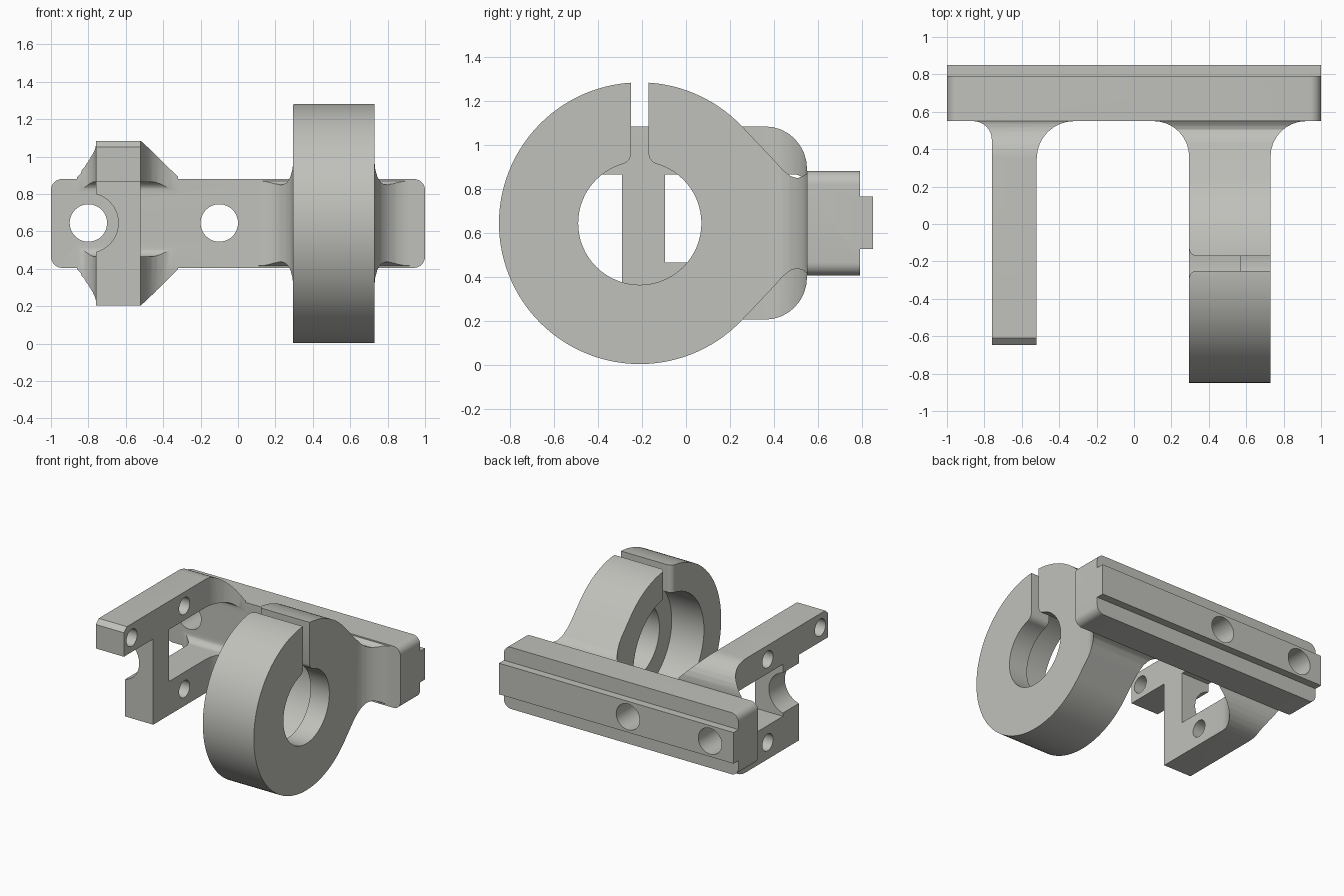
import bpy, bmesh, math

if "Cube" in bpy.data.objects:
    bpy.data.objects.remove(bpy.data.objects["Cube"])

CZ = 0.643            # mid height shared by the ring and the bar
RING_Y = -0.21        # ring centre


def prism(name, pts, axis, a, b):
    """Extrude a 2D outline along an axis; the outline uses the other two axes in order."""
    place = {'x': lambda p, t: (t, p[0], p[1]),
             'y': lambda p, t: (p[0], t, p[1]),
             'z': lambda p, t: (p[0], p[1], t)}[axis]
    bm = bmesh.new()
    low = [bm.verts.new(place(p, a)) for p in pts]
    high = [bm.verts.new(place(p, b)) for p in pts]
    bm.faces.new(low)
    bm.faces.new(high)
    for i in range(len(pts)):
        j = (i + 1) % len(pts)
        bm.faces.new((low[i], low[j], high[j], high[i]))
    bmesh.ops.recalc_face_normals(bm, faces=bm.faces)
    mesh = bpy.data.meshes.new(name)
    bm.to_mesh(mesh)
    bm.free()
    ob = bpy.data.objects.new(name, mesh)
    bpy.context.collection.objects.link(ob)
    return ob


def arc(cx, cy, rx, ry, a0, a1, n=8):
    """Points of an elliptical arc, angles in degrees."""
    angles = [math.radians(a0 + (a1 - a0) * i / n) for i in range(n + 1)]
    return [(cx + rx * math.cos(t), cy + ry * math.sin(t)) for t in angles]


def circle(cx, cy, r, n=64):
    return arc(cx, cy, r, r, 0, 360, n)[:-1]


def combine(ob, other, operation):
    """Apply a boolean and remove the second object."""
    mod = ob.modifiers.new("bool", 'BOOLEAN')
    mod.operation, mod.solver, mod.object = operation, 'EXACT', other
    bpy.ops.object.select_all(action='DESELECT')
    ob.select_set(True)
    bpy.context.view_layer.objects.active = ob
    bpy.ops.object.modifier_apply(modifier=mod.name)
    bpy.data.objects.remove(other, do_unlink=True)


def flared_plan(x0, x1, r0, r1, front):
    """Plan outline of a strut whose sides sweep out to meet the bar."""
    return ([(x0, front), (x1, front)]
            + arc(x1 + r1, 0.55 - r1, r1, r1, 180, 90)
            + [(x1 + r1, 0.65), (x0 - r0, 0.65)]
            + arc(x0 - r0, 0.55 - r0, r0, r0, 90, 0))


def mirrored(points):
    """Mirror outline points about the mid height, reversed to keep loop order."""
    return [(y, 2 * CZ - z) for y, z in reversed(points)]


# Mounting bar with rounded ends, plus the narrow rail behind it
R = 0.06
bar_outline = (arc(1 - R, 0.88 - R, R, R, 90, 0) + arc(1 - R, 0.405 + R, R, R, 0, -90)
               + arc(-1 + R, 0.405 + R, R, R, -90, -180) + arc(-1 + R, 0.88 - R, R, R, 180, 90))
bracket = prism("clamp_bracket", bar_outline, 'y', 0.55, 0.79)
rail = prism("rail", [(-1, 0.525), (1, 0.525), (1, 0.765), (-1, 0.765)], 'y', 0.75, 0.85)
combine(bracket, rail, 'UNION')
for x in (-0.8, -0.1):
    combine(bracket, prism("bolt_hole", circle(x, 0.645, 0.1, 48), 'y', 0.4, 1), 'DIFFERENCE')

# Clamp ring and its waisted neck
neck = [(0.65, 0.87), (0.55, 0.87), (0.53, 0.856), (0.505, 0.848), (0.475, 0.857),
        (0.44, 0.885), (0.40, 0.93)]
ring_side = neck + arc(RING_Y, CZ, 0.64, 0.64, 44, 316, 90) + mirrored(neck)
ring = prism("clamp_ring", ring_side, 'x', 0, 1.2)
combine(ring, prism("ring_plan", flared_plan(0.295, 0.73, 0.19, 0.19, -1), 'z', -0.2, 1.5),
        'INTERSECT')
combine(ring, prism("ring_bore", circle(RING_Y, CZ, 0.28), 'x', 0, 1), 'DIFFERENCE')
combine(ring, prism("ring_counterbore", circle(RING_Y, CZ, 0.43, 80), 'x', 0, 0.57), 'DIFFERENCE')

# Slot through the top of the ring, eased where it meets the bore
half_slot = [(0.04, 1.5), (0.04, 0.955), (0.045, 0.937), (0.06, 0.92), (0.085, 0.908), (0.085, 0.8)]
slot = ([(RING_Y + d, z) for d, z in half_slot]
        + [(RING_Y - d, z) for d, z in reversed(half_slot)])
combine(ring, prism("slot", slot, 'x', 0, 1), 'DIFFERENCE')
mouth = ([(0.2, RING_Y + 0.08)] + arc(0.335, RING_Y + 0.08, 0.04, 0.04, 180, 270)
         + arc(0.335, RING_Y - 0.08, 0.04, 0.04, 90, 180) + [(0.2, RING_Y - 0.08)])
combine(ring, prism("slot_mouth", mouth, 'z', 0.95, 1.5), 'DIFFERENCE')

# Side arm: long upper beam, short lower beam and a column between
arm_side = ([(0.65, 0.87), (0.55, 0.87)] + arc(0.36, 0.89, 0.19, 0.193, 0, 90)
            + [(-0.61, 1.083), (-0.647, 1.05), (-0.647, 0.865), (-0.29, 0.865), (-0.29, 0.205)]
            + arc(0.36, 0.398, 0.19, 0.193, -90, 0) + [(0.55, 0.418), (0.65, 0.418)])
arm = prism("side_arm", arm_side, 'x', -1.2, 0)
combine(arm, prism("arm_plan", flared_plan(-0.76, -0.52, 0.1, 0.2, -1), 'z', -0.2, 1.5),
        'INTERSECT')
window = ([(-0.095, 0.465), (-0.095, 0.865)] + arc(0.49, 0.805, 0.06, 0.06, 90, 0)
          + [(0.7, 0.805), (0.7, 0.525)] + arc(0.49, 0.525, 0.06, 0.06, 0, -90))
combine(arm, prism("window", window, 'x', -1.5, 0.5), 'DIFFERENCE')
combine(arm, prism("column_notch", circle(-0.8, 0.645, 0.16), 'y', -0.4, 0.1), 'DIFFERENCE')
for y, z in ((-0.55, 0.975), (0.09, 0.975), (0.09, 0.335)):
    combine(arm, prism("pin_hole", circle(y, z, 0.065, 40), 'x', -1, 0), 'DIFFERENCE')

# Join everything into one solid casting
combine(bracket, ring, 'UNION')
combine(bracket, arm, 'UNION')

# Plain warm grey finish
grey = bpy.data.materials.new("warm_grey")
grey.diffuse_color = (0.53, 0.53, 0.5, 1)
grey.use_nodes = True
grey.node_tree.nodes["Principled BSDF"].inputs["Base Color"].default_value = grey.diffuse_color
bracket.data.materials.clear()
bracket.data.materials.append(grey)
for poly in bracket.data.polygons:
    poly.material_index = 0
bpy.ops.object.select_all(action='DESELECT')
bracket.select_set(True)
bpy.context.view_layer.objects.active = bracket
bpy.ops.object.shade_smooth_by_angle(angle=math.radians(30))
